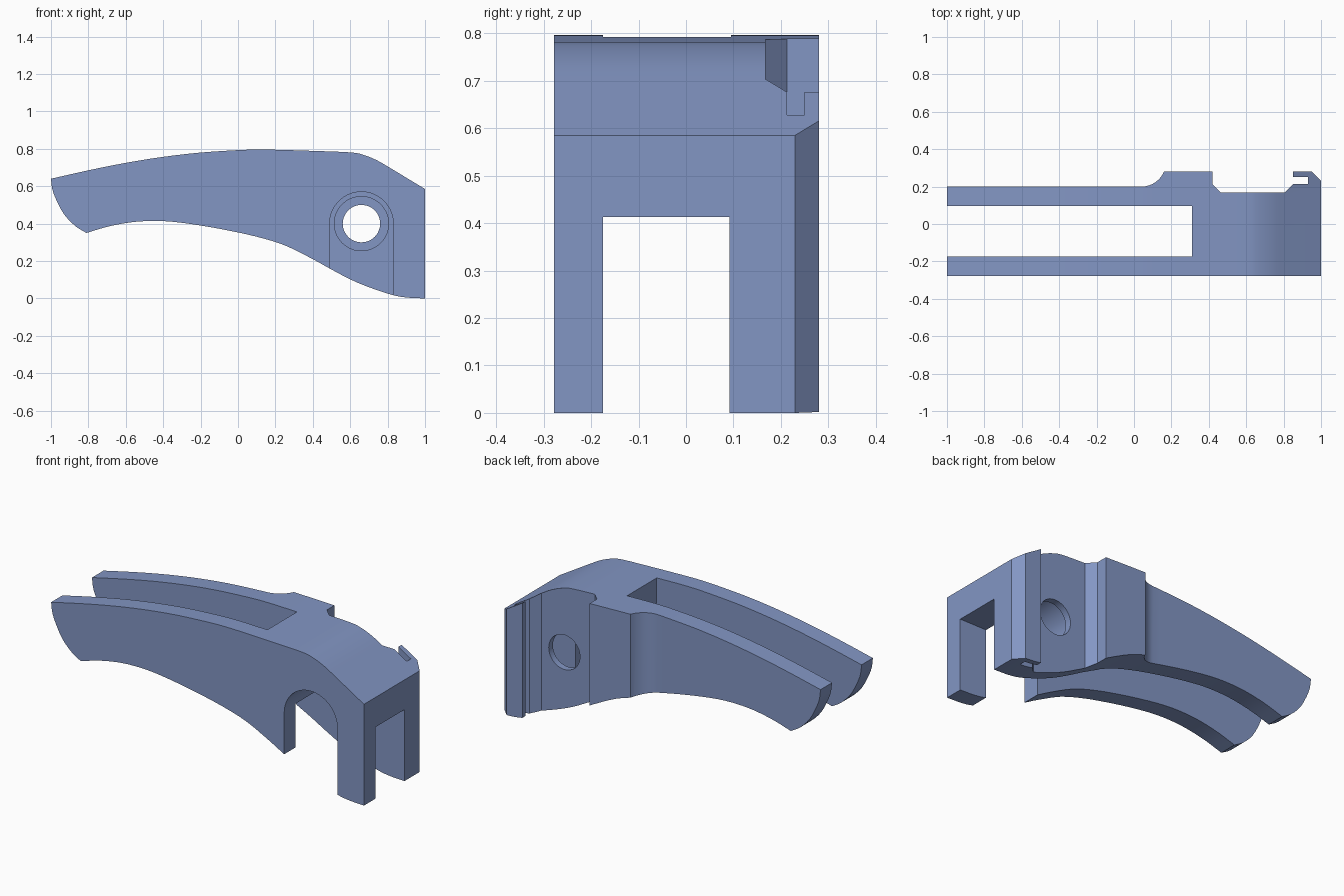
import bpy, bmesh, math
from mathutils import Vector

if "Cube" in bpy.data.objects:
    bpy.data.objects.remove(bpy.data.objects["Cube"])


def prism(name, pts, axis, lo, hi):
    """Extrude a closed 2D outline along y (points are x,z) or z (points are x,y)."""
    def place(p, t):
        return (p[0], t, p[1]) if axis == 'Y' else (p[0], p[1], t)
    bm = bmesh.new()
    a = [bm.verts.new(place(p, lo)) for p in pts]
    b = [bm.verts.new(place(p, hi)) for p in pts]
    bm.faces.new(a)
    bm.faces.new(b[::-1])
    for i in range(len(pts)):
        j = (i + 1) % len(pts)
        bm.faces.new((a[i], b[i], b[j], a[j]))
    bmesh.ops.recalc_face_normals(bm, faces=bm.faces)
    me = bpy.data.meshes.new(name)
    bm.to_mesh(me)
    bm.free()
    ob = bpy.data.objects.new(name, me)
    bpy.context.collection.objects.link(ob)
    return ob


def spline(pts, n=3):
    """Catmull-Rom curve through the points."""
    v = [Vector(p) for p in pts]
    v = [2 * v[0] - v[1]] + v + [2 * v[-1] - v[-2]]
    out = []
    for p0, p1, p2, p3 in zip(v, v[1:], v[2:], v[3:]):
        for k in range(n):
            t = k / n
            out.append(0.5 * (2 * p1 + (p2 - p0) * t + (2 * p0 - 5 * p1 + 4 * p2 - p3) * t * t
                              + (3 * p1 - p0 - 3 * p2 + p3) * t ** 3))
    return [tuple(p) for p in out] + [tuple(pts[-1])]


def arc(cx, cy, r, a0, a1, n):
    return [(cx + r * math.cos(math.radians(a0 + (a1 - a0) * i / n)),
             cy + r * math.sin(math.radians(a0 + (a1 - a0) * i / n))) for i in range(n + 1)]


def boolean(ob, tool, op):
    tool.hide_render = True
    m = ob.modifiers.new(op, 'BOOLEAN')
    m.operation, m.object, m.solver = op, tool, 'EXACT'
    bpy.context.view_layer.objects.active = ob
    bpy.ops.object.modifier_apply(modifier=m.name)
    bpy.data.objects.remove(tool)


# Side silhouette of the lever
top = spline([(-1, .64), (-.8, .685), (-.6, .725), (-.4, .757), (-.2, .78), (0, .793),
              (.1, .796), (.2, .795), (.4, .789), (.6, .781), (.67, .768), (.74, .74), (.8, .706)])
bottom = spline([(1, 0), (.9, .005), (.82, .02), (.7, .06), (.6, .102), (.49, .16), (.4, .21),
                 (.25, .284), (.1, .33), (-.05, .363), (-.2, .39), (-.35, .41), (-.47, .414),
                 (-.58, .406), (-.7, .383), (-.81, .35)])
nose = spline([(-.81, .35), (-.87, .387), (-.93, .45), (-.973, .53), (-.993, .585), (-1, .64)])
lever = prism("lever_body", top + [(1, .585)] + bottom + nose[1:-1], 'Y', -.5, .5)

# Plan outline: two arms, bump, notch and hooked end
plan = [(-1.1, -.278), (1.1, -.278), (1.1, .13), (.95, .28), (.85, .28), (.85, .25), (.93, .25),
        (.93, .213), (.85, .213), (.805, .168), (.465, .168), (.42, .213), (.42, .28), (.16, .28)]
plan += arc(.04, .33, .13, -23, -90, 8)
plan += [(-1.1, .2), (-1.1, .095), (.31, .095), (.31, -.175), (-1.1, -.175)]
boolean(lever, prism("plan_cutter", plan, 'Z', -.2, 1), 'INTERSECT')

# Lower channel, arched pocket, counterbore and pivot hole in the back wall
boolean(lever, prism("channel_cutter", [(.25, -.175), (1.2, -.175), (1.2, .092), (.25, .092)],
                     'Z', -.2, .413), 'DIFFERENCE')
cx, cz = .66, .4
arch = arc(cx, cz, .17, 0, 180, 32) + [(cx - .17, -.2), (cx + .17, -.2)]
boolean(lever, prism("arch_cutter", arch, 'Y', -.5, .092), 'DIFFERENCE')
for name, r, depth in (("counterbore_cutter", .145, .13), ("pivot_cutter", .1, .5)):
    boolean(lever, prism(name, arc(cx, cz, r, 0, 360, 48)[:-1], 'Y', -.3, depth), 'DIFFERENCE')

# Blue-grey finish
mat = bpy.data.materials.new("blue_grey")
mat.diffuse_color = (.226, .305, .55, 1)
mat.use_nodes = True
mat.node_tree.nodes["Principled BSDF"].inputs["Base Color"].default_value = mat.diffuse_color
lever.data.materials.clear()
lever.data.materials.append(mat)

lever.select_set(True)
bpy.context.view_layer.objects.active = lever
bpy.ops.object.shade_smooth_by_angle(angle=math.radians(25))
